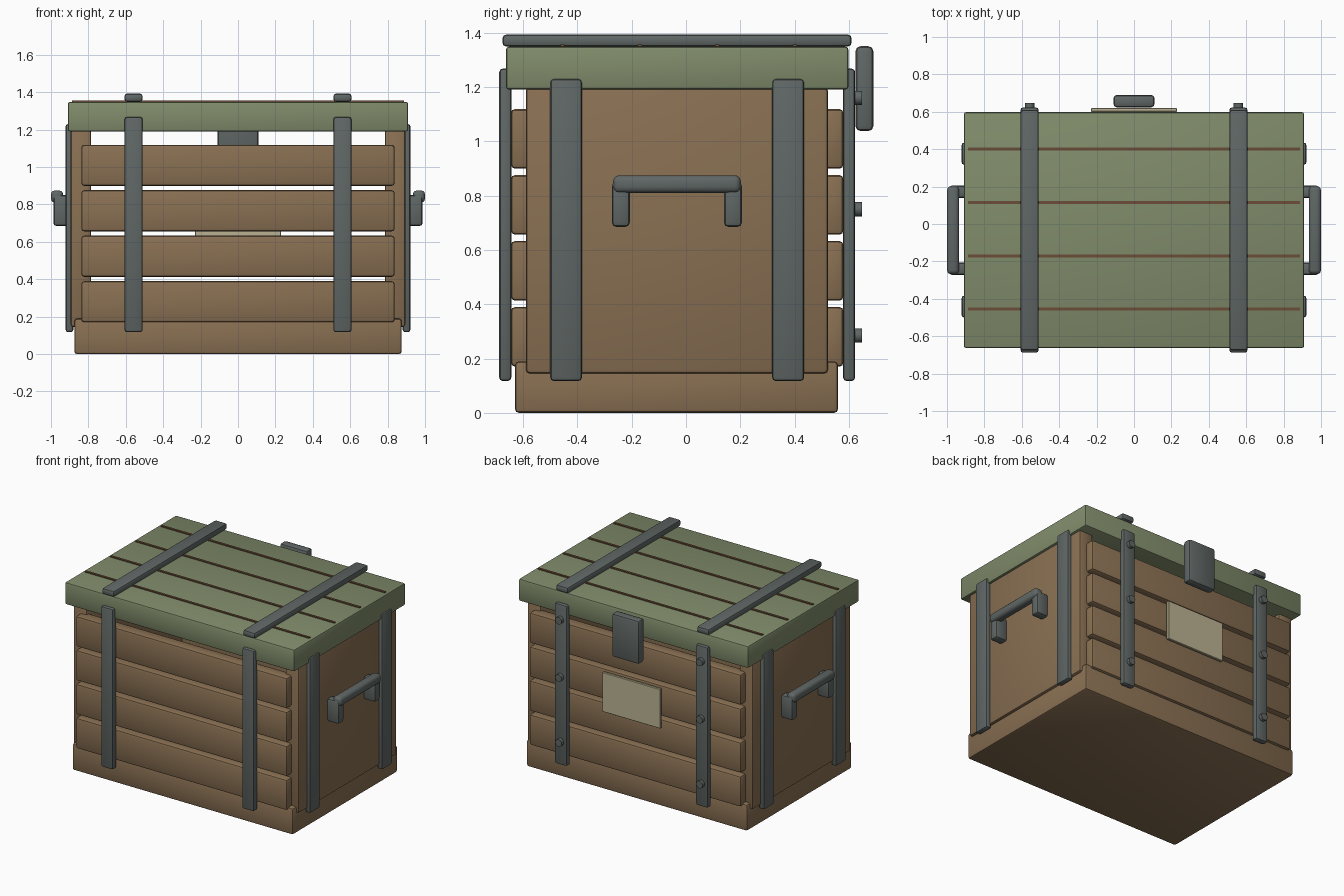
import bpy
import bmesh
import math
from mathutils import Matrix, Vector

cube = bpy.data.objects.get("Cube")
if cube:
    bpy.data.objects.remove(cube, do_unlink=True)


def material(name, rgb):
    mat = bpy.data.materials.new(name)
    mat.use_nodes = True
    color = (*rgb, 1.0)
    mat.diffuse_color = color
    bsdf = mat.node_tree.nodes["Principled BSDF"]
    bsdf.inputs["Base Color"].default_value = color
    bsdf.inputs["Roughness"].default_value = 0.8
    return mat


WOOD = material("brown wood", (0.25, 0.16, 0.085))
GREEN = material("olive paint", (0.215, 0.26, 0.145))
METAL = material("grey metal", (0.115, 0.135, 0.13))
SEAM = material("dark seam", (0.15, 0.075, 0.038))
PAPER = material("cream paper", (0.50, 0.45, 0.29))


def finish(bm, name, mat):
    mesh = bpy.data.meshes.new(name)
    bm.to_mesh(mesh)
    bm.free()
    mesh.materials.append(mat)
    obj = bpy.data.objects.new(name, mesh)
    bpy.context.collection.objects.link(obj)
    bpy.ops.object.select_all(action="DESELECT")
    obj.select_set(True)
    bpy.context.view_layer.objects.active = obj
    bpy.ops.object.shade_smooth_by_angle(angle=math.radians(35))
    return obj


def box(name, xs, ys, zs, mat, bevel=0.012, segments=2):
    """Box between the given limits, with rounded edges."""
    low, high = (Vector(p) for p in zip(xs, ys, zs))
    bm = bmesh.new()
    bmesh.ops.create_cube(bm, size=1)
    bmesh.ops.scale(bm, vec=high - low, verts=bm.verts)
    bmesh.ops.translate(bm, vec=(low + high) / 2, verts=bm.verts)
    if bevel:
        bmesh.ops.bevel(bm, geom=bm.edges[:], offset=bevel, segments=segments,
                        profile=0.5, affect="EDGES")
    return finish(bm, name, mat)


def mirrored(side, a, b):
    return tuple(sorted((side * a, side * b)))


# Wooden body: tray, end panels and open slats
box("base_tray", (-0.875, 0.875), (-0.63, 0.56), (0, 0.19), WOOD, 0.015)
for side, label in ((1, "left"), (-1, "right")):
    box(f"{label}_end_panel", mirrored(side, 0.785, 0.895), (-0.59, 0.523),
        (0.145, 1.2), WOOD, 0.015)
for i in range(4):
    z = 0.17 + i * 0.243
    for label, ys in (("front", (-0.645, -0.555)), ("back", (0.49, 0.58))):
        box(f"{label}_slat_{i + 1}", (-0.838, 0.838), ys, (z, z + 0.22), WOOD, 0.016)

# Lid with thin seams
box("lid", (-0.91, 0.91), (-0.663, 0.598), (1.19, 1.349), GREEN, 0.012)
for i in range(4):
    y = -0.455 + i * 0.285
    box(f"lid_seam_{i + 1}", (-0.888, 0.888), (y - 0.008, y + 0.008),
        (1.347, 1.356), SEAM, 0)

# Metal fittings, repeated on both sides
for side, label in ((1, "left"), (-1, "right")):
    strap_x = mirrored(side, 0.51, 0.607)
    box(f"{label}_lid_strap", strap_x, (-0.676, 0.61), (1.349, 1.393), METAL, 0.014)
    box(f"{label}_front_strap", strap_x, (-0.688, -0.643), (0.117, 1.268), METAL, 0.014)
    box(f"{label}_back_strap", strap_x, (0.578, 0.623), (0.117, 1.268), METAL, 0.014)

    for i, z in enumerate((0.285, 0.75, 1.16)):
        bm = bmesh.new()
        bmesh.ops.create_cone(bm, cap_ends=True, segments=12, radius1=0.026,
                              radius2=0.026, depth=0.035)
        bmesh.ops.transform(bm, verts=bm.verts,
                            matrix=Matrix.Translation((side * 0.558, 0.63, z))
                            @ Matrix.Rotation(math.pi / 2, 4, "X"))
        finish(bm, f"{label}_rivet_{i + 1}", METAL)

    for end, ys in (("front", (-0.5, -0.383)), ("back", (0.317, 0.435))):
        box(f"{label}_{end}_end_strap", mirrored(side, 0.88, 0.922), ys,
            (0.117, 1.23), METAL, 0.014)

    # Carrying handle
    for end, ys in (("front", (-0.273, -0.207)), ("back", (0.14, 0.206))):
        box(f"{label}_{end}_handle_bracket", mirrored(side, 0.893, 0.987), ys,
            (0.685, 0.85), METAL, 0.016)
    box(f"{label}_handle_grip", mirrored(side, 0.935, 1.0), (-0.268, 0.202),
        (0.81, 0.875), METAL, 0.022, 3)

# Back latch and paper label
box("back_latch", (-0.11, 0.11), (0.624, 0.69), (1.038, 1.35), METAL, 0.018)
box("paper_label", (-0.23, 0.23), (0.6, 0.62), (0.587, 0.87), PAPER, 0.003, 1)
